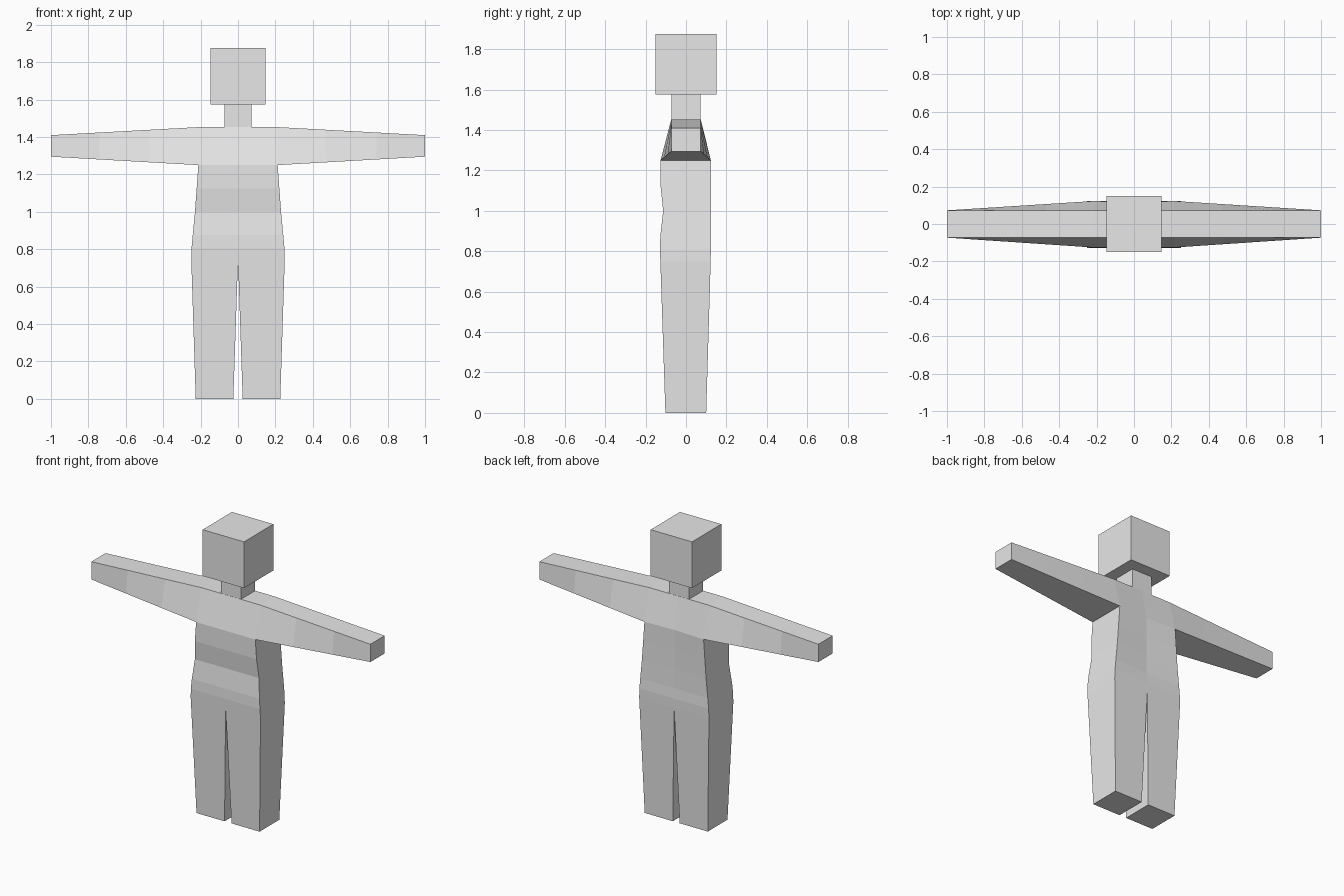
import bpy

if "Cube" in bpy.data.objects:
    bpy.data.objects.remove(bpy.data.objects["Cube"])

grey = bpy.data.materials.new("light_grey")
grey.diffuse_color = (0.8, 0.8, 0.8, 1.0)
grey.use_nodes = True
grey.node_tree.nodes["Principled BSDF"].inputs["Base Color"].default_value = grey.diffuse_color


def loft(name, rings, cap_start=False, cap_end=False, skip=()):
    """Skin matching rings, listed counter-clockwise around the loft direction."""
    n = len(rings[0])
    faces = []
    for r in range(len(rings) - 1):
        a, b = r * n, (r + 1) * n
        for i in range(n):
            if i not in skip:
                j = (i + 1) % n
                faces.append((a + i, a + j, b + j, b + i))
    if cap_start:
        faces.append(tuple(reversed(range(n))))
    if cap_end:
        last = (len(rings) - 1) * n
        faces.append(tuple(range(last, last + n)))
    mesh = bpy.data.meshes.new(name)
    mesh.from_pydata([p for ring in rings for p in ring], [], faces)
    mesh.materials.append(grey)
    obj = bpy.data.objects.new(name, mesh)
    bpy.context.collection.objects.link(obj)
    return obj


def rect(x0, x1, y0, y1, z):
    return [(x0, y0, z), (x1, y0, z), (x1, y1, z), (x0, y1, z)]


# Head and neck
loft("head", [rect(-0.148, 0.148, -0.15, 0.15, z) for z in (1.575, 1.875)], True, True)
loft("neck", [rect(-0.072, 0.072, -0.072, 0.072, z) for z in (1.452, 1.575)])

# Torso: height, half width, front, back edge, spine
torso = [
    (0.75, 0.25, -0.127, 0.122, 0.122),
    (0.81, 0.248, -0.129, 0.123, 0.123),
    (0.875, 0.242, -0.127, 0.123, 0.115),
    (1.00, 0.23, -0.113, 0.123, 0.112),
    (1.125, 0.221, -0.126, 0.123, 0.112),
    (1.25, 0.212, -0.126, 0.123, 0.114),
]
loft("torso", [[(-w, f, z), (w, f, z), (w, b, z), (0, s, z), (-w, b, z)]
               for z, w, f, b, s in torso])

# Chest: tapers to a narrow shoulder line, open towards torso and arms
def chest_ring(side, spine):
    xb, xt = 0.212 * side, 0.21 * side
    return [(xb, -0.126, 1.25), (xb, spine, 1.25), (xt, 0.073, 1.453), (xt, -0.073, 1.453)]


loft("chest", [chest_ring(-1, 0.123), chest_ring(0, 0.114), chest_ring(1, 0.123)], skip=(0,))

# Arms: taper from the shoulder section to a square wrist
for side, label in ((-1, "right"), (1, "left")):
    shoulder = chest_ring(side, 0.123)
    wrist = [(side, -0.073, 1.295), (side, 0.073, 1.295),
             (side, 0.073, 1.41), (side, -0.073, 1.41)]
    rings = []
    for t in (0.0, 0.33, 0.67, 1.0):
        rings.append([tuple(a + (b - a) * t for a, b in zip(p, q))
                      for p, q in zip(shoulder, wrist)])
    if side < 0:
        rings.reverse()
    loft("arm_" + label, rings, cap_start=side < 0, cap_end=side > 0)

# Legs: narrow downwards and part from the crotch
for side, label in ((-1, "right"), (1, "left")):
    foot = sorted((side * 0.025, side * 0.226))
    hip = sorted((0.0, side * 0.25))
    loft("leg_" + label, [rect(*foot, -0.102, 0.10, 0.0),
                          rect(*hip, -0.127, 0.122, 0.75)], cap_start=True)
